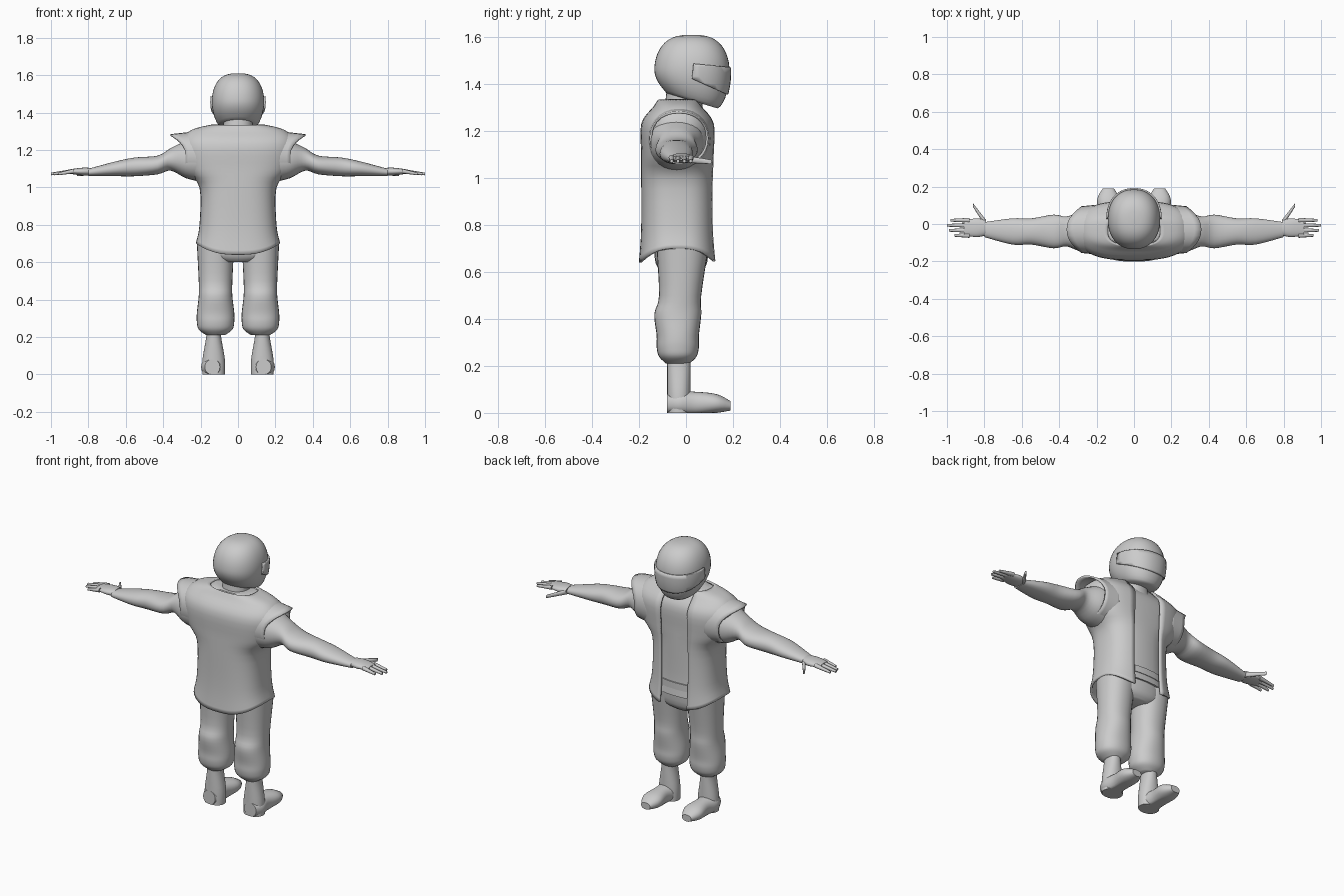
import bpy, bmesh
from math import sin, cos, pi, asin, copysign, radians
from mathutils import Vector

if "Cube" in bpy.data.objects:
    bpy.data.objects.remove(bpy.data.objects["Cube"])

grey = bpy.data.materials.new("plain grey")
grey.use_nodes = True
tone = (.6, .6, .6, 1)
grey.diffuse_color = tone
grey.node_tree.nodes["Principled BSDF"].inputs["Base Color"].default_value = tone


def finish(name, bm, mirror=False, thickness=0):
    mesh = bpy.data.meshes.new(name)
    bmesh.ops.recalc_face_normals(bm, faces=bm.faces)
    bm.to_mesh(mesh)
    bm.free()
    mesh.materials.append(grey)
    obj = bpy.data.objects.new(name, mesh)
    bpy.context.collection.objects.link(obj)
    bpy.ops.object.select_all(action="DESELECT")
    obj.select_set(True)
    bpy.context.view_layer.objects.active = obj
    bpy.ops.object.shade_smooth_by_angle(angle=radians(50))
    if thickness:
        solid = obj.modifiers.new("cloth", "SOLIDIFY")
        solid.thickness = thickness
        solid.offset = 0
    if mirror:
        obj.modifiers.new("mirror", "MIRROR")
    return obj


def refine(rows, steps):
    """Smooth in-between sections along a run of given ones."""
    rows = [Vector(tuple(row) + (0,) * (5 - len(row))) for row in rows]
    padded = rows[:1] + rows + rows[-1:]
    out = []
    for before, start, end, after in zip(padded, padded[1:], padded[2:], padded[3:]):
        for step in range(steps):
            t = step / steps
            tangent_in, tangent_out = (end - before) / 2, (after - start) / 2
            rise = end - start
            bend = 3 * rise - 2 * tangent_in - tangent_out
            twist = tangent_in + tangent_out - 2 * rise
            out.append(start + t * (tangent_in + t * (bend + t * twist)))
    return out + [rows[-1]]


def loft(name, axis, rows, at, power=2.2, sides=28, steps=4, gap=0, caps=True,
         warp=None, mirror=False, thickness=0):
    """Rows are: place on axis, two radii, and optional shifts of the centre."""
    bm = bmesh.new()
    rings = []
    for place, radius_u, radius_v, shift_u, shift_v in refine(rows, steps):
        opening = asin((gap / radius_u) ** (power / 2)) if gap else 0
        sweep = 2 * (pi - opening) / (sides - bool(gap))
        ring = []
        for k in range(sides):
            a = pi / 2 + opening + sweep * k
            u = at[0] + shift_u + radius_u * copysign(abs(cos(a)) ** (2 / power), cos(a))
            v = at[1] + shift_v + radius_v * copysign(abs(sin(a)) ** (2 / power), sin(a))
            point = Vector({"X": (place, u, v), "Y": (u, place, v), "Z": (u, v, place)}[axis])
            if warp:
                warp(point, a)
            ring.append(bm.verts.new(point))
        rings.append(ring)
    for low, high in zip(rings, rings[1:]):
        for k in range(sides - bool(gap)):
            j = (k + 1) % sides
            bm.faces.new((low[k], low[j], high[j], high[k]))
    if caps:
        bm.faces.new(rings[0])
        bm.faces.new(rings[-1])
    return finish(name, bm, mirror, thickness)


# Helmet: a dome with a slanted lower rim
def rim_tilt(point, a):
    point.z -= .3 * point.y * min(1, max(0, (1.47 - point.z) / .12))


helmet_rows = []
for i in range(20):
    lift = radians(-55 + i * 7.6)
    swell = cos(lift) ** .7
    helmet_rows.append((1.46 + .15 * sin(lift), .14 * swell, .16 * swell))
helmet = loft("helmet", "Z", helmet_rows, at=(0, .025), sides=40, steps=1, warp=rim_tilt)

# Visor: the front patch of the helmet, trimmed and slightly raised
bm = bmesh.new()
bm.from_mesh(helmet.data)
top_cut = ((0, 0, 1.49), (0, .1, 1))
bottom_cut = ((0, .03, 1.42), (0, -.45, -1))
back_cut = ((0, .025, 1.45), (0, -1, .1))
for point, normal in (top_cut, bottom_cut, back_cut):
    bmesh.ops.bisect_plane(bm, geom=bm.verts[:] + bm.edges[:] + bm.faces[:],
                           plane_co=point, plane_no=normal, clear_outer=True)
for vert in bm.verts:
    vert.co.x *= 1.03
    vert.co.y += .003
finish("visor", bm, thickness=.009)


# Open vest with a hem that dips at the front and back
def hem_dip(point, a):
    point.z -= .06 * sin(a) ** 2 * max(0, 1 - (point.z - .7) / .12)


body_rows = [(.7, .22, .16), (.8, .2, .15), (1, .2, .15), (1.1, .27, .15),
             (1.23, .3, .15), (1.3, .25, .1), (1.33, .14, .08)]
body_centre = (0, -.035)
loft("vest", "Z", body_rows, body_centre, power=2.7, sides=48, gap=.09, caps=False,
     warp=hem_dip, thickness=.012)

# Shirt follows the vest from inside, with a waistband, trouser seat and neck
shirt_rows = [(z, width * .9, depth * .88) for z, width, depth in body_rows]
loft("shirt", "Z", shirt_rows, body_centre, power=2.5)
loft("waistband", "Z", [(.74, .19, .14), (.78, .19, .14)], body_centre, power=2.5)
loft("trouser_seat", "Z", [(.6, .1, .08), (.64, .19, .11), (.76, .18, .12)], (0, -.02))
loft("neck", "Z", [(1.25, .1, .09), (1.31, .08, .08), (1.4, .08, .07)], (0, -.01))


# Short sleeves ending in a point on top
def sleeve_point(point, a):
    reach = max(0, (point.x - .18) / .1)
    point.x += .08 * reach * max(0, sin(a)) ** 2


loft("sleeves", "X", [(.18, .13, .13), (.28, .12, .11)], (-.03, 1.17), caps=False,
     warp=sleeve_point, mirror=True, thickness=.01)

# Arms with the bulges of shoulder, upper arm and forearm
loft("arms", "X", [(.2, .12, .13, 0, .06), (.28, .11, .1, 0, .05), (.36, .08, .06, 0, .05),
                   (.43, .09, .05, 0, .02), (.55, .07, .05, 0, .01), (.65, .07, .04),
                   (.8, .04, .02, .01, -.02)], (-.04, 1.1), mirror=True)

# Hands: palm, thumb and four fingers
loft("palms", "X", [(.79, .04, .02), (.84, .05, .02), (.91, .04, .01)], (-.02, 1.085),
     mirror=True)
loft("thumbs", "X", [(.79, .02, .015), (.86, .01, .01, .1, -.01)], (0, 1.08),
     sides=12, mirror=True)
tips = {"index": .98, "middle": 1, "ring": .99, "little": .96}
for i, (finger, tip) in enumerate(tips.items()):
    loft(finger + "_fingers", "X", [(.88, .013, .012), (tip, .007, .007, 0, -.015)],
         (.02 - i * .027, 1.087), sides=12, mirror=True)

# Baggy trouser legs gathered at the cuffs
loft("trouser_legs", "Z", [(.21, .05, .05), (.24, .09, .08), (.28, .1, .09), (.33, .1, .09),
                           (.42, .09, .1), (.5, .09, .09, 0, .01), (.7, .1, .11, 0, .02)],
     (.12, -.035), mirror=True)


# Boots: shaft and rounded foot with a flat sole
def flat_sole(point, a):
    point.z = max(0, point.z)


loft("boot_shafts", "Z", [(0, .06, .05), (.08, .06, .05), (.2, .04, .05), (.25, .04, .05)],
     (.13, -.03), mirror=True)
loft("boot_feet", "Y", [(-.08, .04, .04), (-.03, .06, .05), (.04, .05, .05),
                        (.13, .06, .04), (.19, .03, .02, 0, -.01)],
     (.137, .04), warp=flat_sole, mirror=True)
